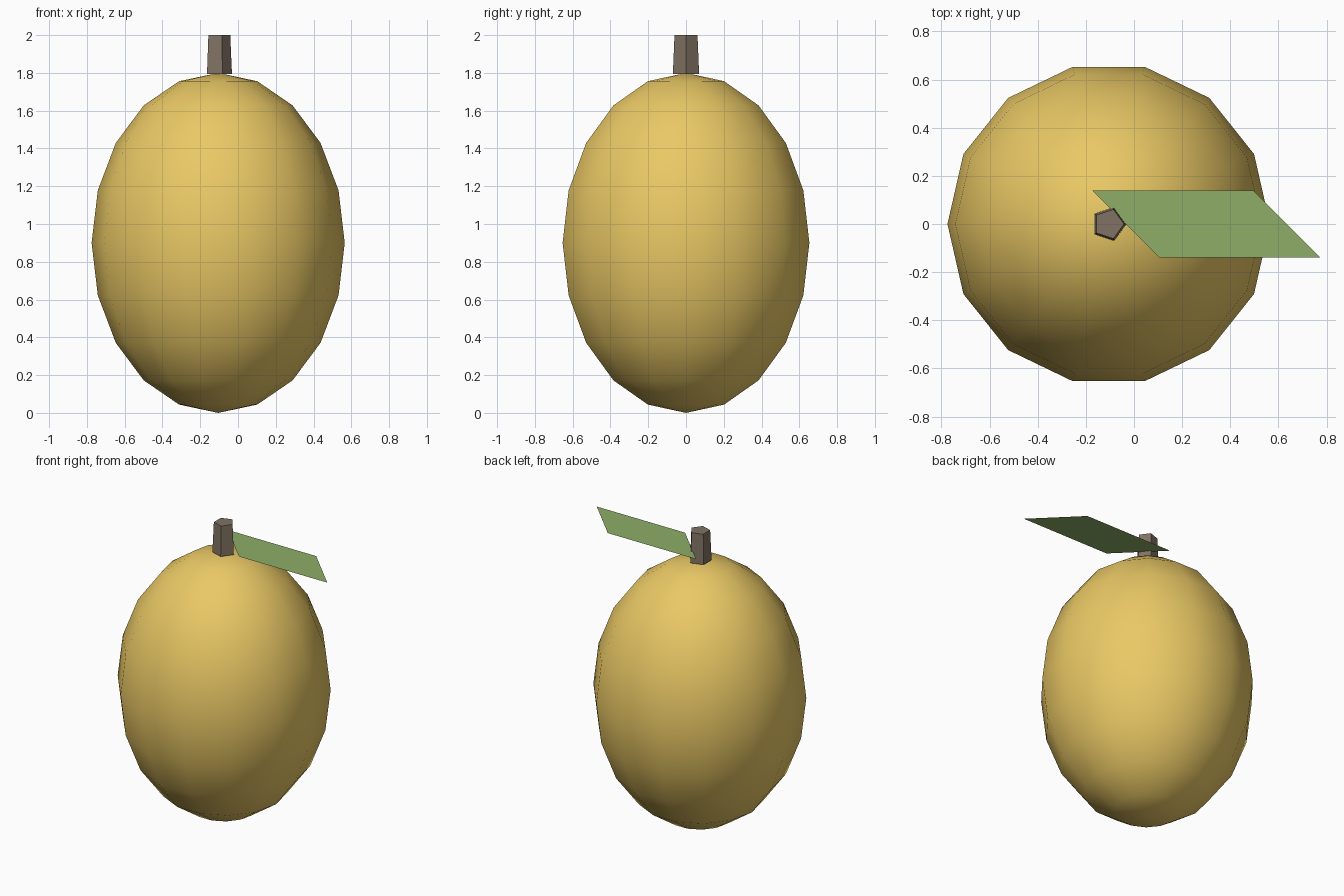
import bpy, bmesh
from math import sin, cos, pi, radians

if "Cube" in bpy.data.objects:
    bpy.data.objects.remove(bpy.data.objects["Cube"])

AXIS_X = -0.105  # fruit and stem share this vertical axis


def finish(name, bm, colour):
    bmesh.ops.recalc_face_normals(bm, faces=bm.faces)
    mesh = bpy.data.meshes.new(name)
    bm.to_mesh(mesh)
    bm.free()
    mat = bpy.data.materials.new(name + "_colour")
    mat.diffuse_color = (*colour, 1)
    mat.use_nodes = True
    mat.node_tree.nodes["Principled BSDF"].inputs["Base Color"].default_value = mat.diffuse_color
    mesh.materials.append(mat)
    obj = bpy.data.objects.new(name, mesh)
    bpy.context.collection.objects.link(obj)
    return obj


def lathe(name, rings, sides, colour, poles=None):
    """Revolve (radius, z) rings; close with pole points or flat caps."""
    bm = bmesh.new()
    loops = [[bm.verts.new((AXIS_X + r * cos(2 * pi * i / sides),
                            r * sin(2 * pi * i / sides), z))
              for i in range(sides)] for r, z in rings]
    for a, b in zip(loops, loops[1:]):
        for i in range(sides):
            j = (i + 1) % sides
            bm.faces.new((a[i], a[j], b[j], b[i]))
    if poles:
        for loop, z in zip((loops[0], loops[-1]), poles):
            tip = bm.verts.new((AXIS_X, 0, z))
            for i in range(sides):
                bm.faces.new((loop[i], loop[(i + 1) % sides], tip))
    else:
        bm.faces.new(loops[0])
        bm.faces.new(loops[-1])
    return finish(name, bm, colour)


# Fruit body: 14-sided, 10-band stretched sphere, smooth shaded
bands = [(0.67 * sin(pi * k / 10), 0.9 - 0.9 * cos(pi * k / 10)) for k in range(1, 10)]
fruit = lathe("fruit", bands, 14, (0.82, 0.58, 0.13), poles=(0, 1.8))
fruit.data.polygons.foreach_set("use_smooth", [True] * len(fruit.data.polygons))

# Stem: tapered five-sided stub
lathe("stem", [(0.073, 1.795), (0.064, 2.0)], 5, (0.22, 0.17, 0.125))

# Leaf: a single flat slanted sheet
bm = bmesh.new()
corners = [(-0.175, 0.14), (0.105, -0.14), (0.775, -0.14), (0.495, 0.14)]
bm.faces.new([bm.verts.new((x, y, 1.873)) for x, y in corners])
bm.normal_update()
leaf = finish("leaf", bm, (0.27, 0.42, 0.14))
if leaf.data.polygons[0].normal.z < 0:
    leaf.data.flip_normals()
